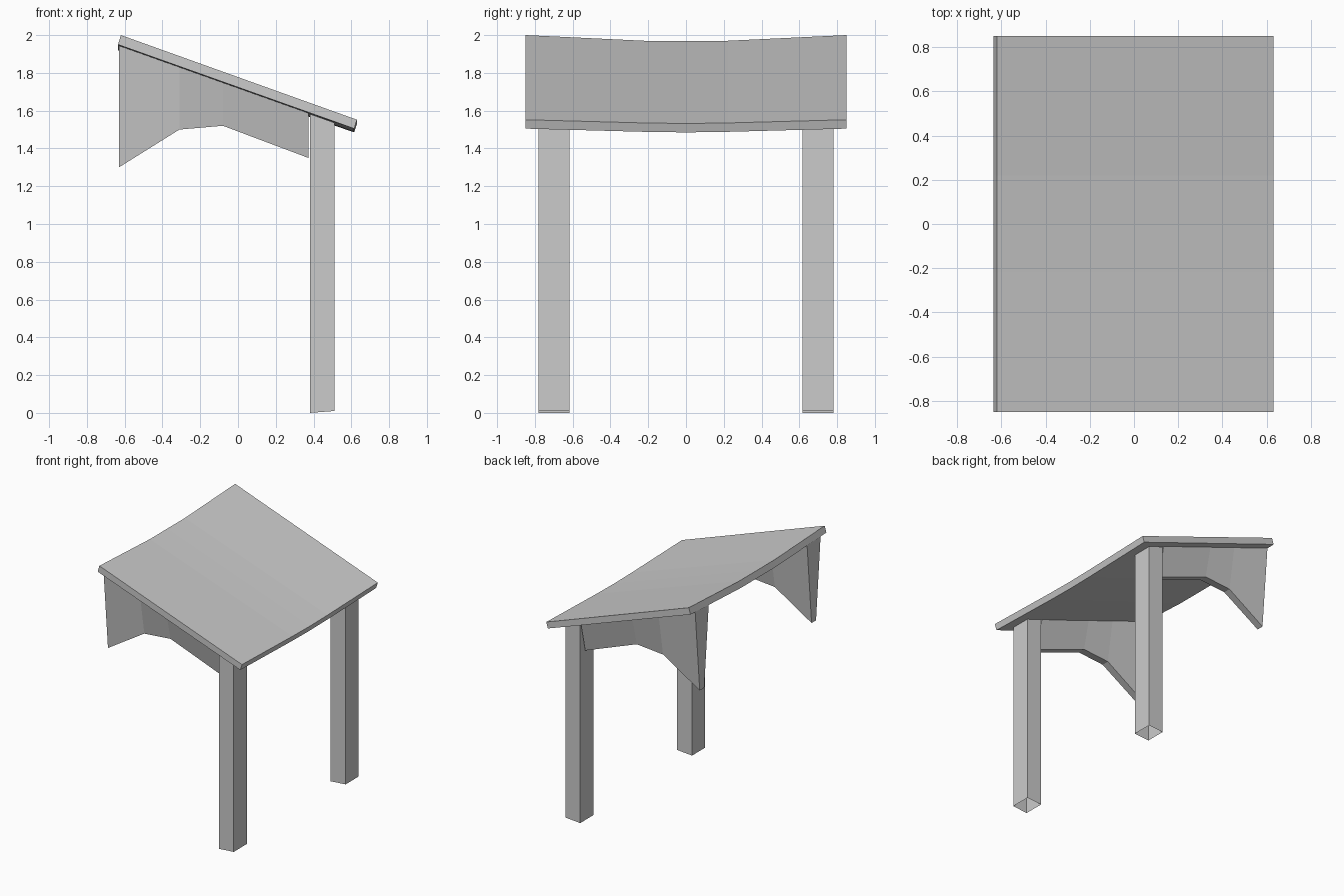
import bpy

if "Cube" in bpy.data.objects:
    bpy.data.objects.remove(bpy.data.objects["Cube"])


def make_object(name, verts, faces):
    mesh = bpy.data.meshes.new(name)
    mesh.from_pydata(verts, [], faces)
    mesh.update()
    obj = bpy.data.objects.new(name, mesh)
    bpy.context.collection.objects.link(obj)
    return obj


def loft(name, rings, start_cap=True, end_cap=True):
    """Join four-point rings into a tube, with optional end caps."""
    verts = [p for ring in rings for p in ring]
    faces = []
    for i in range(len(rings) - 1):
        for j in range(4):
            k = (j + 1) % 4
            a, b = i * 4, i * 4 + 4
            faces.append((a + j, a + k, b + k, b + j))
    if start_cap:
        faces.append((3, 2, 1, 0))
    if end_cap:
        n = len(verts)
        faces.append((n - 4, n - 3, n - 2, n - 1))
    return make_object(name, verts, faces)


def underside(x):
    return 1.95 - 0.356 * (x + 0.635)


# Sloping roof slab, sagging towards the middle
roof_rings = []
for y, high_sag, low_sag in ((-0.85, 0, 0), (-0.22, 0.03, 0.017), (0, 0.03, 0.02),
                             (0.22, 0.03, 0.017), (0.85, 0, 0)):
    roof_rings.append([(-0.62, y, 2.0 - high_sag), (0.63, y, 1.552 - low_sag),
                       (0.615, y, 1.505 - low_sag), (-0.635, y, 1.95 - high_sag)])
loft("roof_slab", roof_rings)

# Lower outline of the side brackets: x, z, half thickness at the bottom
outline = ((-0.63, 1.30, 0.028), (-0.31, 1.50, 0.03),
           (-0.08, 1.52, 0.03), (0.372, 1.35, 0.03))

for side, yc in (("front", -0.70), ("back", 0.70)):
    # Square post, open at the foot
    x0, x1, y0, y1 = 0.38, 0.51, yc - 0.082, yc + 0.082
    foot = [(x0, y0, 0.0), (x1, y0, 0.01), (x1, y1, 0.01), (x0, y1, 0.0)]
    head = [(x, y, underside(x) - 0.006) for x, y, z in foot]
    loft(side + "_post", [foot, head], start_cap=False)

    # Arched bracket, wide under the roof and thin along its lower edge
    rings = []
    for x, z, half in outline:
        top = underside(x) - 0.004
        rings.append([(x, yc - half, z), (x, yc + half, z),
                      (x, yc + 0.085, top), (x, yc - 0.085, top)])
    loft(side + "_bracket", rings)

# Consistent outward normals
import bmesh
for obj in bpy.context.collection.objects:
    bm = bmesh.new()
    bm.from_mesh(obj.data)
    bmesh.ops.recalc_face_normals(bm, faces=bm.faces)
    bm.to_mesh(obj.data)
    bm.free()
